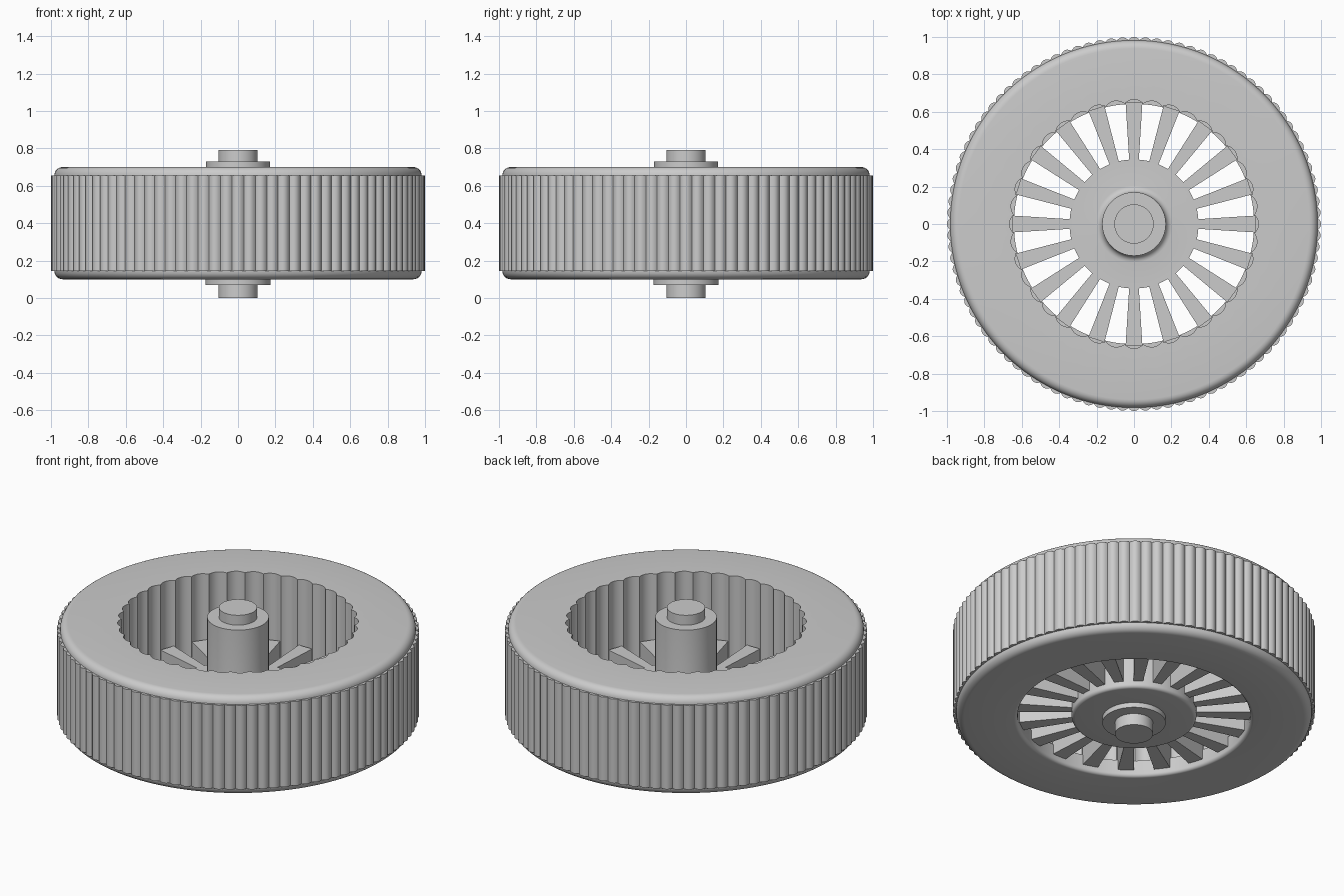
import bpy
import bmesh
from math import sin, cos, pi, radians

cube = bpy.data.objects.get("Cube")
if cube:
    bpy.data.objects.remove(cube, do_unlink=True)

SPOKES = 20
FLUTES = 40
RIDGES = 100
SEGMENTS = 800

grey = bpy.data.materials.new("plain grey")
grey.use_nodes = True
grey.diffuse_color = (0.6, 0.6, 0.6, 1)
shader = next(n for n in grey.node_tree.nodes if n.type == "BSDF_PRINCIPLED")
shader.inputs["Base Color"].default_value = grey.diffuse_color


def finish(name, bm):
    bmesh.ops.recalc_face_normals(bm, faces=bm.faces)
    mesh = bpy.data.meshes.new(name)
    bm.to_mesh(mesh)
    bm.free()
    mesh.materials.append(grey)
    obj = bpy.data.objects.new(name, mesh)
    bpy.context.collection.objects.link(obj)
    bpy.ops.object.select_all(action="DESELECT")
    obj.select_set(True)
    bpy.context.view_layer.objects.active = obj
    bpy.ops.object.shade_smooth_by_angle(angle=radians(28))
    return obj


def lathe(name, profile, segments, closed=False):
    """Spin (radius, z) points; a radius may be a function of the angle."""
    bm = bmesh.new()
    rings = []
    for radius, z in profile:
        ring = []
        for i in range(segments):
            a = 2 * pi * i / segments
            r = radius(a) if callable(radius) else radius
            ring.append(bm.verts.new((r * cos(a), r * sin(a), z)))
        rings.append(ring)
    pairs = list(zip(rings, rings[1:]))
    if closed:
        pairs.append((rings[-1], rings[0]))
    else:
        bm.faces.new(rings[0])
        bm.faces.new(rings[-1])
    for low, high in pairs:
        for i in range(segments):
            j = (i + 1) % segments
            bm.faces.new((low[i], low[j], high[j], high[i]))
    return finish(name, bm)


def lobes(base, depth, count):
    """Radius with rounded lobes that bulge outward, one centred on +x."""
    def radius(a):
        t = (a * count / (2 * pi) + 0.5) % 1 * 2 - 1
        return base + depth * (1 - t * t)
    return radius


def arc(r, z, size, start, end, steps=6):
    """Points of a rounded edge around the centre (r, z)."""
    angles = [radians(start + (end - start) * k / steps) for k in range(steps + 1)]
    return [(r + size * cos(a), z + size * sin(a)) for a in angles]


# Tyre: ridged tread, rounded shoulders and a fluted bore
tread = lobes(0.984, 0.016, RIDGES)
bore = lobes(0.645, 0.02, FLUTES)
tyre = (arc(0.938, 0.144, 0.044, -90, 0)
        + [(tread, 0.144), (tread, 0.656)]
        + arc(0.938, 0.656, 0.044, 0, 90)
        + [(bore, 0.70), (bore, 0.20), (0.642, 0.20)]
        + arc(0.662, 0.12, 0.02, 180, 270))
lathe("tyre", tyre, SEGMENTS, closed=True)

# Hub: rounded plate with a filleted column and end collars
hub = ([(0.175, 0.07), (0.175, 0.10)]
       + arc(0.325, 0.12, 0.02, -90, 0)
       + [(0.345, 0.30)]
       + arc(0.205, 0.335, 0.035, 270, 180)
       + [(0.17, 0.73)])
lathe("hub", hub, 96)

# Axle pin through the hub
lathe("axle", [(0.105, 0), (0.105, 0.79)], 64)

# Spokes: tapered bars between hub and tyre
bm = bmesh.new()
for k in range(SPOKES):
    a = 2 * pi * k / SPOKES
    corners = []
    for z in (0.14, 0.30):
        for r, w in ((0.33, -0.025), (0.65, -0.045), (0.65, 0.045), (0.33, 0.025)):
            corners.append(bm.verts.new((r * cos(a) - w * sin(a),
                                         r * sin(a) + w * cos(a), z)))
    low, high = corners[:4], corners[4:]
    bm.faces.new(low)
    bm.faces.new(high)
    for i in range(4):
        j = (i + 1) % 4
        bm.faces.new((low[i], low[j], high[j], high[i]))
finish("spokes", bm)
